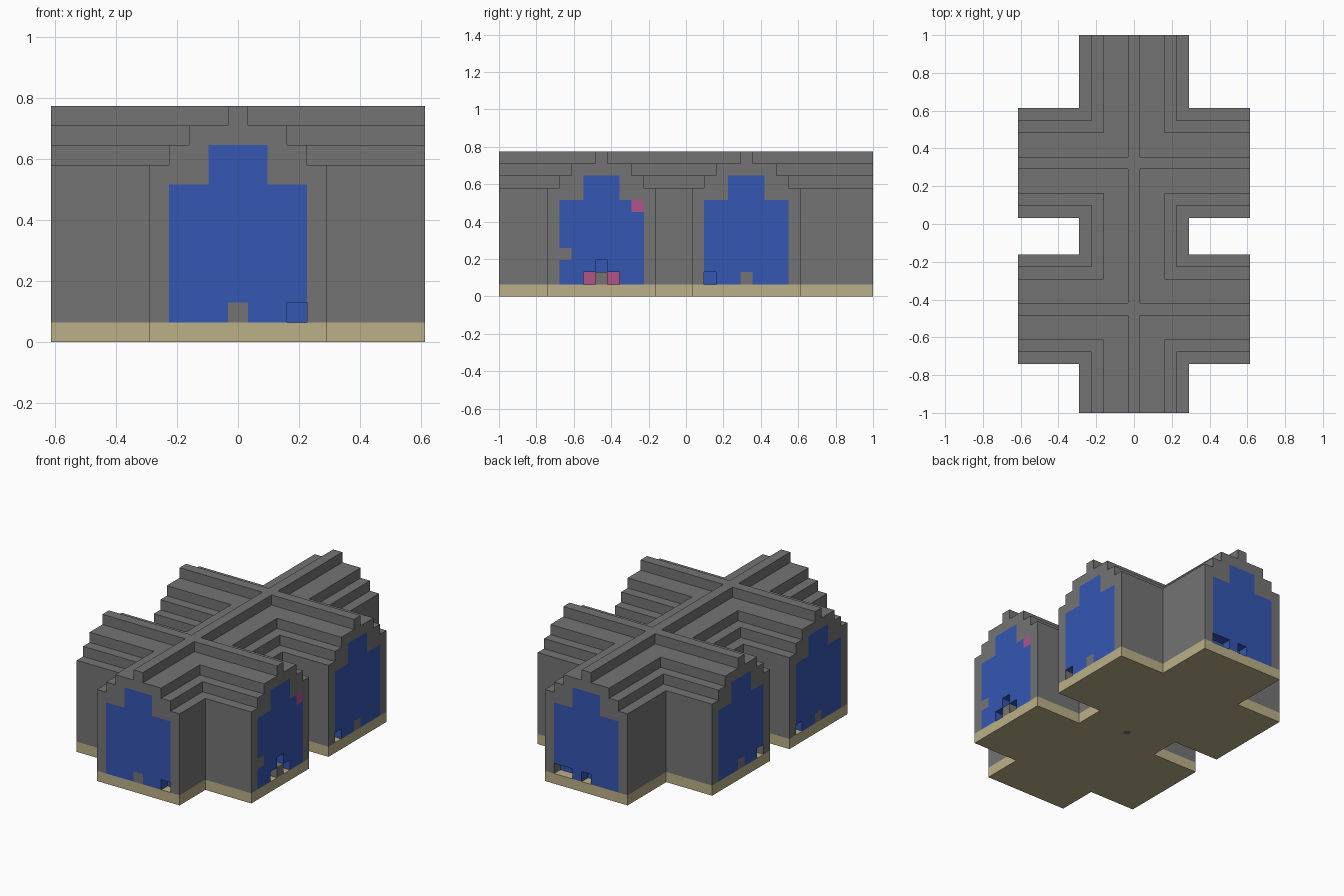
import bpy, bmesh
from mathutils import Vector

cube = bpy.data.objects.get("Cube")
if cube:
    bpy.data.objects.remove(cube, do_unlink=True)

U = 2 / 31                      # one building block
LONG, WIDE = 15.5, 9.5          # reach of the nave and of the side arms
ARMS = {"front": -7, "rear": 5}  # y of the two crossing arms
UP = Vector((0, 0, 1))


def material(name, rgb):
    m = bpy.data.materials.new(name)
    m.use_nodes = True
    m.diffuse_color = (*rgb, 1)
    m.node_tree.nodes["Principled BSDF"].inputs["Base Color"].default_value = (*rgb, 1)
    return m


GREY, BLUE, TAN, PINK = range(4)
MATS = [material("stone grey", (0.174, 0.174, 0.174)),
        material("panel blue", (0.036, 0.095, 0.45)),
        material("sand tan", (0.50, 0.435, 0.245)),
        material("pink", (0.43, 0.09, 0.25))]


def finish(bm, name, mats):
    for v in bm.verts:
        v.co *= U
    me = bpy.data.meshes.new(name)
    bm.to_mesh(me)
    bm.free()
    for m in mats:
        me.materials.append(m)
    ob = bpy.data.objects.new(name, me)
    bpy.context.collection.objects.link(ob)
    return ob


def prism(name, outline, z0, z1, mat):
    bm = bmesh.new()
    face = bm.faces.new([bm.verts.new((x, y, z0)) for x, y in outline])
    top = bmesh.ops.extrude_face_region(bm, geom=[face])["geom"]
    bmesh.ops.translate(bm, vec=UP * (z1 - z0),
                        verts=[g for g in top if isinstance(g, bmesh.types.BMVert)])
    bmesh.ops.recalc_face_normals(bm, faces=bm.faces)
    return finish(bm, name, [MATS[mat]])


def plan(h, inset=0):
    """Nave with two crossing arms, all of half width h."""
    w, l = WIDE - inset, LONG - inset
    side = [(h, -l)]
    for c in ARMS.values():
        side += [(h, c - h), (w, c - h), (w, c + h), (h, c + h)]
    side.append((h, l))
    return side + [(-x, y) for x, y in reversed(side)]


# Base slab, walls and stepped roof; the end walls are separate parts
prism("base", plan(4.5), 0, 1, TAN)
TIERS = [("walls", 4.5, 1, 9), ("lower_roof_step", 3.5, 9, 10),
         ("upper_roof_step", 2.5, 10, 11), ("roof_ridge", 0.5, 11, 12)]
for name, half, z0, z1 in TIERS:
    prism(name, plan(half, 1), z0, z1, GREY)


def in_gable(i, k):
    return any(z0 <= k < z1 and abs(i) < half for _, half, z0, z1 in TIERS)


def in_panel(i, k):
    return (abs(i) <= 3 and k < 8) or (abs(i) <= 1 and k < 10)


def end_wall(name, centre, out, holes, accents):
    """One block thick gable; holes map a cell to the colour seen behind it."""
    out = Vector(out)
    along = Vector((abs(out.y), abs(out.x), 0))
    origin = Vector(centre) - out * 0.5
    bm = bmesh.new()

    def quad(mid, n, mat):
        a = UP if abs(n.z) < 0.5 else along
        b = n.cross(a)
        f = bm.faces.new([bm.verts.new(mid + (a * s + b * t) * 0.5)
                          for s, t in ((-1, -1), (1, -1), (1, 1), (-1, 1))])
        f.material_index = mat
        f.normal_update()
        if f.normal.dot(n) < 0:
            f.normal_flip()

    for i in range(-4, 5):
        for k in range(1, 12):
            if not in_gable(i, k):
                continue
            mid = origin + along * i + UP * (k + 0.5)
            if (i, k) in holes:
                quad(mid - out * 0.48, out, holes[i, k])
                continue
            mat = accents.get((i, k), BLUE if in_panel(i, k) else GREY)
            quad(mid + out * 0.5, out, mat)
            # Exposed sides of the block
            for di, dk in ((1, 0), (-1, 0), (0, 1), (0, -1)):
                near = (i + di, k + dk)
                if near[1] > 0 and (near in holes or not in_gable(*near)):
                    n = along * di + UP * dk
                    quad(mid + n * 0.5, n, mat)
    bmesh.ops.remove_doubles(bm, verts=bm.verts, dist=0.001)
    bmesh.ops.dissolve_limit(bm, angle_limit=0.01, verts=bm.verts, edges=bm.edges,
                             delimit={'MATERIAL'})
    finish(bm, name, MATS)


# Six gables with blue panels and small openings
SILL = {(0, 1): GREY}
end_wall("front_gable", (0, -LONG, 0), (0, -1, 0), {(3, 1): BLUE}, SILL)
end_wall("back_gable", (0, LONG, 0), (0, 1, 0),
         {(3, 1): BLUE, (2, 1): BLUE, (0, 1): BLUE}, {})
end_wall("left_front_gable", (WIDE, ARMS["front"], 0), (1, 0, 0),
         {(-1, 1): PINK, (1, 1): PINK, (0, 2): BLUE},
         {**SILL, (-3, 3): GREY, (3, 7): PINK})
end_wall("right_front_gable", (-WIDE, ARMS["front"], 0), (-1, 0, 0), {(3, 1): BLUE}, SILL)
for label, s in (("left", 1), ("right", -1)):
    end_wall(label + "_rear_gable", (s * WIDE, ARMS["rear"], 0), (s, 0, 0),
             {(-3, 1): BLUE}, SILL)

# Small round stone mark under the base
bm = bmesh.new()
bmesh.ops.create_circle(bm, cap_ends=True, segments=8, radius=0.36)
bmesh.ops.reverse_faces(bm, faces=bm.faces)
bmesh.ops.translate(bm, vec=(0, -1, -0.01), verts=bm.verts)
finish(bm, "underside_mark", [MATS[GREY]])
